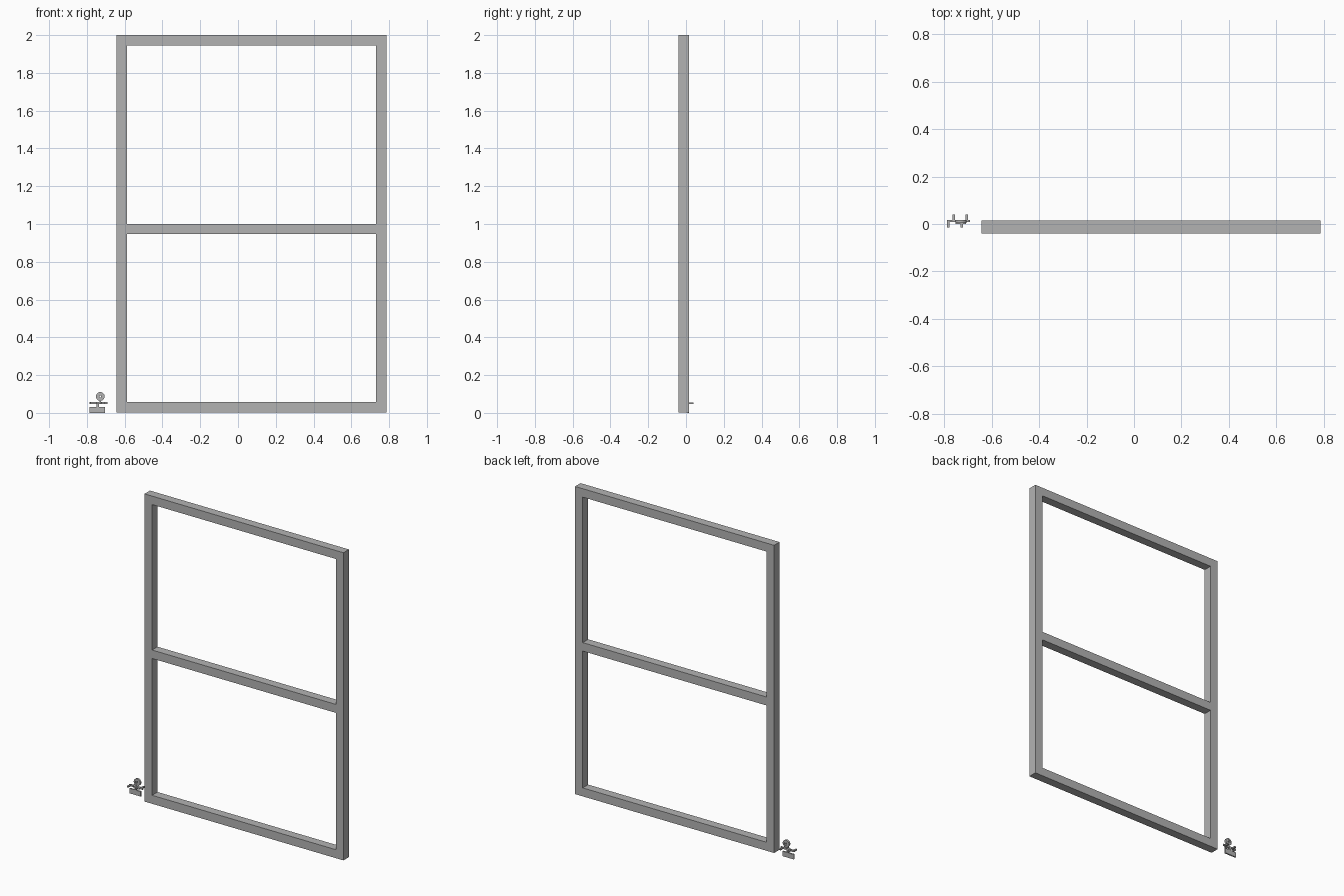
import bpy
import math

cube = bpy.data.objects.get("Cube")
if cube:
    bpy.data.objects.remove(cube, do_unlink=True)

grey = bpy.data.materials.new("plain grey")
grey.use_nodes = True
colour = (0.45, 0.45, 0.45, 1)
grey.diffuse_color = colour
grey.node_tree.nodes["Principled BSDF"].inputs["Base Color"].default_value = colour


def box(name, x, y, z):
    """Box spanning the (low, high) range on each axis."""
    spans = (x, y, z)
    bpy.ops.mesh.primitive_cube_add(size=1, location=[sum(s) / 2 for s in spans])
    obj = bpy.context.object
    obj.name = name
    obj.scale = [s[1] - s[0] for s in spans]
    bpy.ops.object.transform_apply(location=False, rotation=False, scale=True)
    obj.data.materials.append(grey)
    return obj


def ring(name, x, z, y, inner, outer, sides=24):
    """Flat washer facing the front, swept from a square profile."""
    bpy.ops.mesh.primitive_cylinder_add(
        vertices=sides, radius=outer, depth=y[1] - y[0],
        location=(x, sum(y) / 2, z), rotation=(math.pi / 2, 0, 0))
    obj = bpy.context.object
    obj.name = name
    obj.data.materials.append(grey)
    bpy.ops.mesh.primitive_cylinder_add(
        vertices=sides, radius=inner, depth=0.2,
        location=obj.location, rotation=(math.pi / 2, 0, 0))
    cutter = bpy.context.object
    cutter.name = name + "_cutter"
    cut = obj.modifiers.new("hole", "BOOLEAN")
    cut.operation = "DIFFERENCE"
    cut.object = cutter
    bpy.context.view_layer.objects.active = obj
    bpy.ops.object.modifier_apply(modifier=cut.name)
    bpy.data.objects.remove(cutter, do_unlink=True)
    return obj


# Window frame: two stiles and three rails
left, right, bar = -0.643, 0.786, 0.055
depth = (-0.041, 0.015)
box("right_stile", (left, left + bar), depth, (0.003, 2))
box("left_stile", (right - bar, right), depth, (0.003, 2))
for name, low in (("bottom_rail", 0.003), ("middle_rail", 0.946), ("top_rail", 1.945)):
    box(name, (left + bar, right - bar), depth, (low, low + bar))

# Small latch beside the frame: base, neck and cross plate
box("latch_base", (-0.786, -0.704), (0.008, 0.017), (0, 0.032))
box("latch_neck", (-0.748, -0.735), (0.008, 0.017), (0.032, 0.047))
box("latch_plate", (-0.787, -0.69), (0.008, 0.017), (0.047, 0.058))
box("latch_body", (-0.752, -0.708), (0, 0.017), (0.047, 0.058))

# Prongs to the back, hook and pin to the front
for name, x in (("right_prong", -0.76), ("left_prong", -0.704)):
    box(name, (x - 0.005, x + 0.005), (0.017, 0.041), (0.047, 0.056))
box("latch_hook", (-0.787, -0.777), (-0.015, 0.008), (0.047, 0.056))
box("latch_pin", (-0.73, -0.721), (-0.015, 0), (0.047, 0.056))

# Round eye with a hub, standing on the plate
box("eye_stem", (-0.734, -0.724), (0.006, 0.015), (0.056, 0.07))
ring("eye_ring", -0.729, 0.087, (0.004, 0.017), 0.013, 0.023)
ring("eye_hub", -0.729, 0.087, (0.006, 0.015), 0.005, 0.0135)
